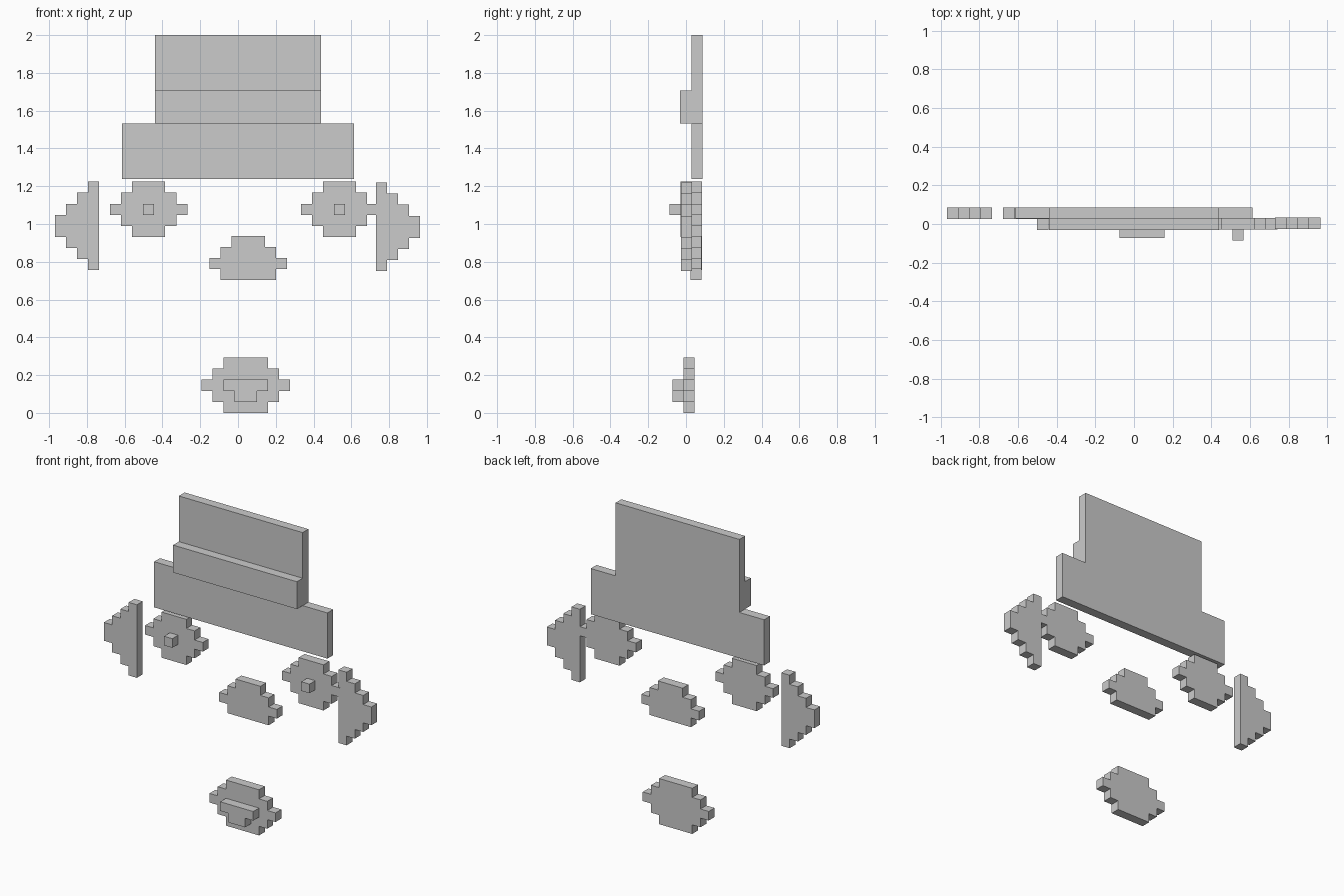
import bpy
import bmesh

if "Cube" in bpy.data.objects:
    bpy.data.objects.remove(bpy.data.objects["Cube"])

U = 0.0585  # one grid cell; every part is one cell thick


def slab(name, rows, x, top, front):
    """One-cell-thick stepped plate. rows: (left, right, height) in cells, top to bottom."""
    right, left, z = [], [], top
    for l, r, h in rows:
        for zz in (z, z - h * U):
            right.append((x + r * U, zz))
            left.append((x + l * U, zz))
        z -= h * U
    outline = []
    for p in right + left[::-1]:
        if not outline or p != outline[-1]:
            outline.append(p)
    bm = bmesh.new()
    face = bm.faces.new([bm.verts.new((px, front, pz)) for px, pz in outline])
    ext = bmesh.ops.extrude_face_region(bm, geom=[face], use_keep_orig=True)
    verts = [g for g in ext["geom"] if isinstance(g, bmesh.types.BMVert)]
    bmesh.ops.translate(bm, verts=verts, vec=(0, U, 0))
    # merge straight runs between rows of equal width
    bmesh.ops.dissolve_limit(bm, angle_limit=0.01, verts=bm.verts, edges=bm.edges)
    bmesh.ops.recalc_face_normals(bm, faces=bm.faces)
    mesh = bpy.data.meshes.new(name)
    bm.to_mesh(mesh)
    bm.free()
    obj = bpy.data.objects.new(name, mesh)
    bpy.context.collection.objects.link(obj)
    return obj


def centred(widths):
    return [(-w / 2, w / 2, 1) for w in widths]


# Hat: crown and brim in one plate, raised band in front
slab("hat", [(-7.5, 7.5, 8), (-10.5, 10.5, 5)], 0, 2.0, 0.028)
slab("hat_band", [(-7.5, 7.5, 3)], 0, 2.0 - 5 * U, 0.028 - U)

# Ears: stepped half discs with the flat side inwards
steps = [1, 2, 3, 4, 4, 3, 2, 1]
slab("left_ear", [(-w, 0, 1) for w in steps], -0.735, 1.224, 0.026)
slab("right_ear", [(0, w, 1) for w in steps], 0.73, 1.219, -0.026)

# Eyes with a small raised pupil
for side, x, front in (("left", -0.473, 0.027), ("right", 0.538, -0.028)):
    slab(side + "_eye", centred([3, 5, 7, 5, 3]), x, 1.224, front)
    slab(side + "_pupil", centred([1]), x, 1.224 - 2 * U, front - U)

# Nose
slab("nose", centred([3, 5, 7, 5]), 0.054, 0.937, 0.024)

# Mouth with raised inner part
slab("lips", centred([4, 6, 8, 6, 4]), 0.041, 5 * U, -0.013)
slab("tongue", centred([4, 2]), 0.041, 3 * U, -0.013 - U)
